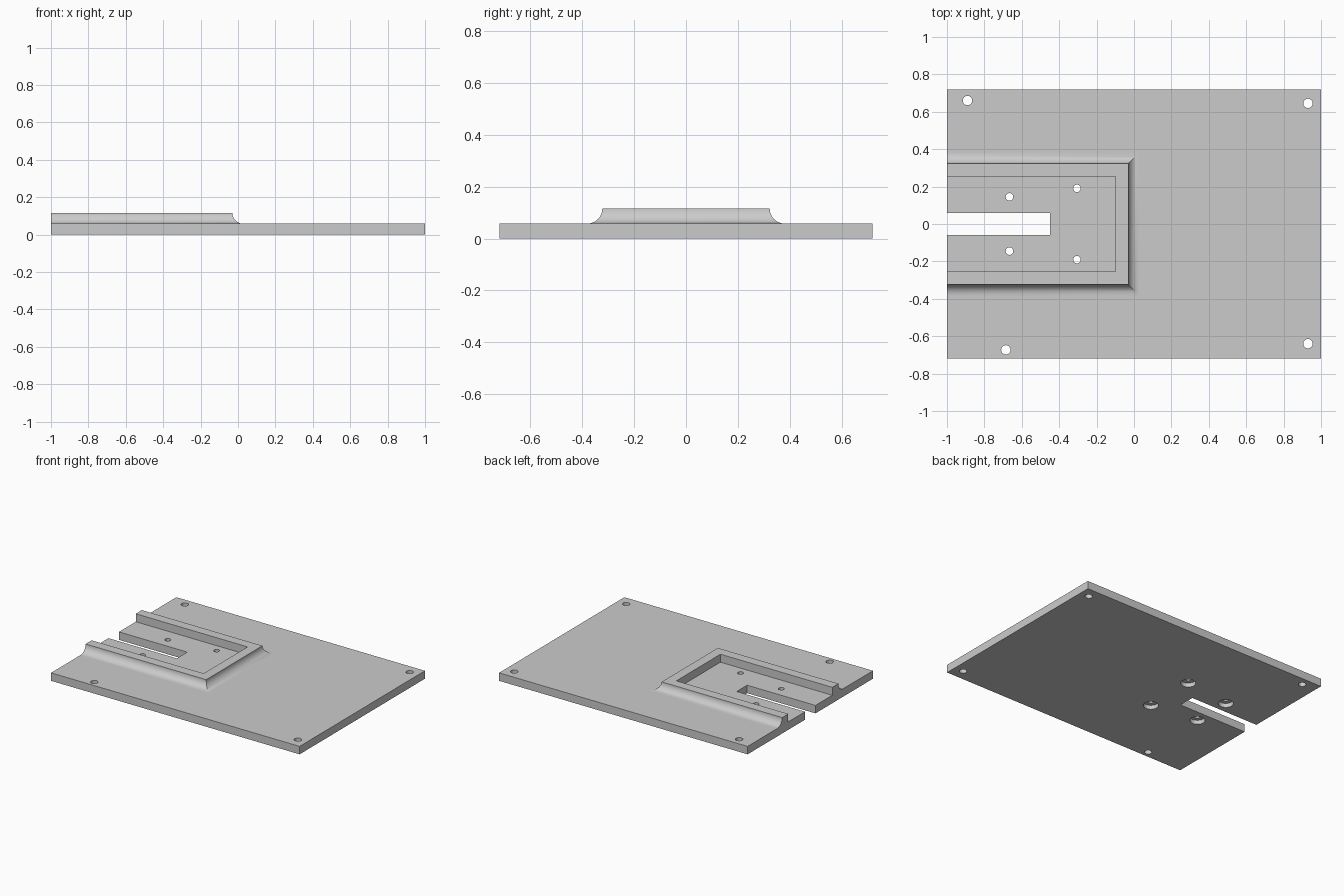
import bpy, bmesh, math
from mathutils import Matrix, Vector

if "Cube" in bpy.data.objects:
    bpy.data.objects.remove(bpy.data.objects["Cube"], do_unlink=True)

PLATE_TOP, RIM_TOP = 0.058, 0.116

grey = bpy.data.materials.new("plain grey")
grey.use_nodes = True
grey.diffuse_color = (0.6, 0.6, 0.6, 1)
grey.node_tree.nodes["Principled BSDF"].inputs["Base Color"].default_value = grey.diffuse_color


def make_object(name, bm):
    bmesh.ops.recalc_face_normals(bm, faces=bm.faces)
    mesh = bpy.data.meshes.new(name)
    bm.to_mesh(mesh)
    bm.free()
    mesh.materials.append(grey)
    obj = bpy.data.objects.new(name, mesh)
    bpy.context.collection.objects.link(obj)
    return obj


def box(name, lo, hi):
    bm = bmesh.new()
    lo, hi = Vector(lo), Vector(hi)
    bmesh.ops.create_cube(bm, size=1, matrix=Matrix.Translation((lo + hi) / 2)
                          @ Matrix.Diagonal((*(hi - lo), 1)))
    return make_object(name, bm)


def drills(name, spots, radius, top):
    bm = bmesh.new()
    depth = top + 0.1
    for x, y in spots:
        bmesh.ops.create_cone(bm, cap_ends=True, segments=32, radius1=radius,
                              radius2=radius, depth=depth,
                              matrix=Matrix.Translation((x, y, top - depth / 2)))
    return make_object(name, bm)


def cut(target, cutter):
    mod = target.modifiers.new(cutter.name, 'BOOLEAN')
    mod.operation, mod.solver, mod.object = 'DIFFERENCE', 'EXACT', cutter
    cutter.hide_render = True
    cutter.hide_set(True)


def smooth(obj):
    bpy.ops.object.select_all(action='DESELECT')
    bpy.context.view_layer.objects.active = obj
    obj.select_set(True)
    bpy.ops.object.shade_smooth_by_angle(angle=math.radians(30))


# Base plate with slot, mounting holes and counterbored holes
plate = box("base_plate", (-1, -0.72, 0), (1, 0.72, PLATE_TOP))
mounts = [(-0.89, 0.66), (0.93, 0.645), (0.93, -0.64), (-0.685, -0.673)]
screws = [(x, side * y) for x, y in ((-0.666, 0.145), (-0.305, 0.191)) for side in (-1, 1)]
cutters = [
    box("slot_cutter", (-1.2, -0.06, -0.1), (-0.45, 0.06, 0.2)),
    drills("mount_hole_cutter", mounts, 0.025, 0.2),
    drills("screw_hole_cutter", screws, 0.02, 0.2),
    drills("counterbore_cutter", screws, 0.05, 0.03),
]

# U-shaped rim: a coved section swept with mitred corners
cove = RIM_TOP - PLATE_TOP
width, steps = 0.07, 12
section = [(0, PLATE_TOP), (0, RIM_TOP)]
for i in range(steps + 1):
    a = math.pi / 2 * i / steps
    section.append((width + cove * (1 - math.cos(a)), RIM_TOP - cove * math.sin(a)))
bm = bmesh.new()
rings = []
for end, side in ((0, -1), (1, -1), (1, 1), (0, 1)):
    rings.append([bm.verts.new((-0.1 + d if end else -1, side * (0.253 + d), z))
                  for d, z in section])
for a, b in zip(rings, rings[1:]):
    for i in range(len(section)):
        j = (i + 1) % len(section)
        bm.faces.new((a[i], a[j], b[j], b[i]))
bm.faces.new(rings[0])
bm.faces.new(rings[-1])
rim = make_object("coved_rim", bm)

smooth(rim)
smooth(plate)
for cutter in cutters:
    cut(plate, cutter)
